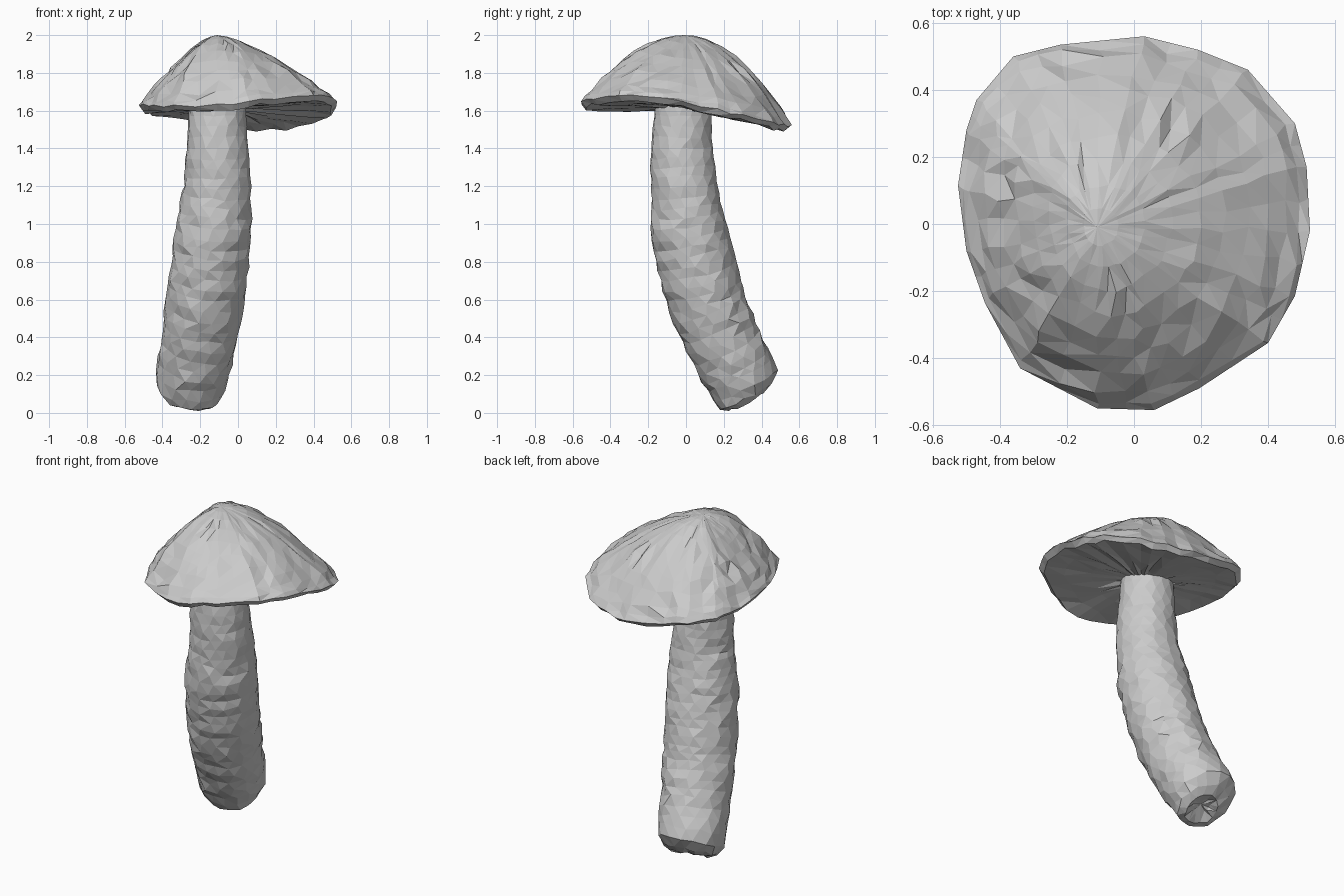
import bpy, bmesh, random
from math import sin, cos, pi
from mathutils import Vector

if "Cube" in bpy.data.objects:
    bpy.data.objects.remove(bpy.data.objects["Cube"])

random.seed(4)


def jitter(p, a):
    return p + Vector([random.uniform(-a, a) for _ in range(3)])


def skin(name, rings, start, end):
    """Loft closed rings, with a point closing each end; triangulated flat facets."""
    bm = bmesh.new()
    rows = [[bm.verts.new(p) for p in r] for r in rings]
    n = len(rows[0])
    for a, b in zip(rows, rows[1:]):
        for i in range(n):
            j = (i + 1) % n
            bm.faces.new((a[i], a[j], b[j], b[i]))
    for row, tip in ((rows[0], start), (rows[-1], end)):
        v = bm.verts.new(tip)
        for i in range(n):
            bm.faces.new((row[i], row[(i + 1) % n], v))
    bmesh.ops.triangulate(bm, faces=bm.faces[:])
    bmesh.ops.recalc_face_normals(bm, faces=bm.faces[:])
    me = bpy.data.meshes.new(name)
    bm.to_mesh(me)
    bm.free()
    ob = bpy.data.objects.new(name, me)
    bpy.context.collection.objects.link(ob)
    return ob


# Cap: uneven rim outline, running anticlockwise from the right
rim = [(.525, -.02, 1.65), (.515, .17, 1.61), (.48, .30, 1.58), (.34, .46, 1.54),
       (.19, .52, 1.53), (.03, .56, 1.525), (-.22, .535, 1.56), (-.36, .50, 1.585),
       (-.47, .37, 1.60), (-.50, .28, 1.61), (-.525, .115, 1.63), (-.50, -.08, 1.635),
       (-.445, -.235, 1.63), (-.34, -.43, 1.63), (-.11, -.55, 1.635), (.06, -.555, 1.65),
       (.195, -.49, 1.66), (.40, -.355, 1.68), (.48, -.215, 1.675)]
edge = []
for i, p in enumerate(rim):
    a, b = Vector(p), Vector(rim[(i + 1) % len(rim)])
    m = (a + b) / 2
    edge += [a, m + Vector((0, 0, random.uniform(-.015, .01)))]

apex = Vector((-.11, -.01, 2.0))
hub = Vector((-.06, 0, 1.605))
rings = []
# dome rings
for t in (.1, .22, .35, .48, .6, .71, .81, .9, .96):
    ring = []
    for p in edge:
        d = p - apex
        s2 = d.y ** 2 / (d.x ** 2 + d.y ** 2)
        drop = t ** (1.4 + .55 * s2)
        ring.append(jitter(Vector((apex.x + d.x * t, apex.y + d.y * t, apex.z + d.z * drop)),
                           .011 * min(1, t * 1.5)))
    rings.append(ring)
rings.append(edge)
# lip and underside rings
for t, dz in ((.955, -.028), (.75, -.018), (.5, -.01), (.25, 0)):
    rings.append([jitter(hub.lerp(p, t) + Vector((0, 0, dz)), .006) for p in edge])
skin("cap", rings, apex, hub)

# Stem: bent path of x, y, z, radius from top to foot
path = [(-.11, -.015, 1.63, .15), (-.11, -.022, 1.4, .164), (-.107, -.01, 1.2, .178),
        (-.125, .012, 1.0, .199), (-.145, .052, .8, .208), (-.172, .105, .6, .207),
        (-.202, .185, .4, .2), (-.243, .285, .2, .194)]
stations = []
for a, b in zip(path, path[1:]):
    a, b = Vector(a), Vector(b)
    stations += [a.lerp(b, k / 4) for k in range(4)]
# rounded foot
stations += [Vector(path[-1]), Vector((-.25, .315, .14, .185)),
             Vector((-.243, .312, .085, .152)), Vector((-.235, .315, .058, .1)),
             Vector((-.235, .31, .085, .05))]
SIDES = 16
rings = []
foot_axis = Vector((-.1, .5, -1)).normalized()
for i, s in enumerate(stations):
    if i < 28:
        axis = (stations[i + 1] - stations[max(i - 1, 0)]).to_3d().normalized()
        if i < 2:
            axis = Vector((0, 0, -1))
    else:
        axis = foot_axis
    u = axis.cross(Vector((0, 1, 0))).normalized()
    v = axis.cross(u)
    c = s.to_3d()
    j = .003 + .005 * min(1, i / 12)
    rings.append([jitter(c + s.w * (u * cos(q) + v * sin(q)), j)
                  for q in (2 * pi * (k + .5 * (i % 2) * .6) / SIDES for k in range(SIDES))])
for ring in rings:
    for p in ring:
        p.z = max(p.z, 0)
skin("stem", rings, Vector((-.11, -.015, 1.64)), Vector((-.235, .305, .095)))
